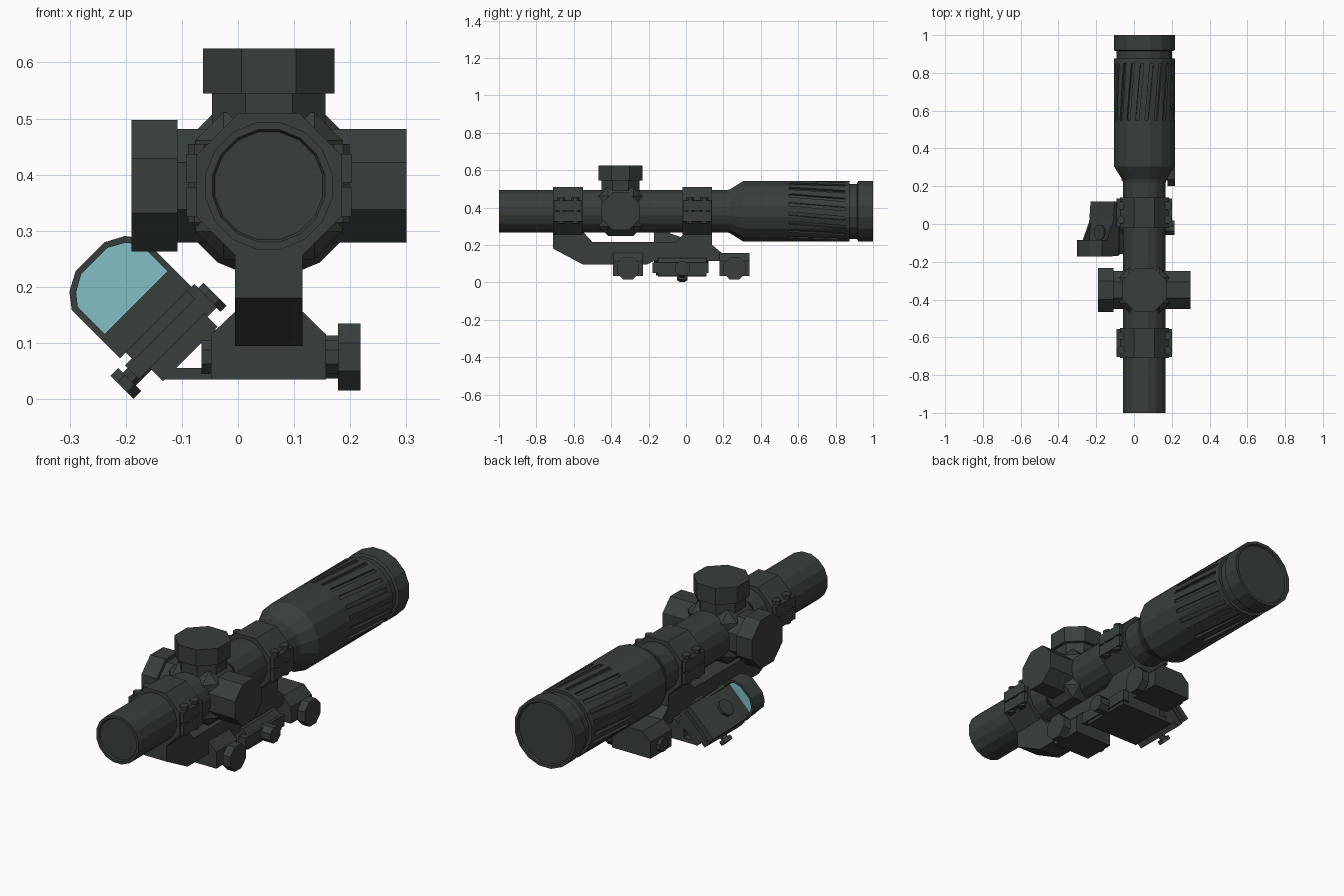
import bpy, bmesh, math
from mathutils import Matrix, Vector

if "Cube" in bpy.data.objects:
    bpy.data.objects.remove(bpy.data.objects["Cube"])

CX, CZ, TY = 0.055, 0.38, -0.35   # scope axis and turret station


def material(name, rgb):
    m = bpy.data.materials.new(name)
    m.diffuse_color = (*rgb, 1)
    m.use_nodes = True
    m.node_tree.nodes["Principled BSDF"].inputs["Base Color"].default_value = m.diffuse_color
    return m


BODY = material("dark_gunmetal", (0.0395, 0.049, 0.0475))
GLASS = material("cyan_glass", (0.22, 0.52, 0.56))
TILT = Matrix.Rotation(math.radians(-45), 4, 'Y')   # frame of the offset sight


def finish(name, bm, mat=BODY, frame=None):
    bmesh.ops.recalc_face_normals(bm, faces=bm.faces[:])
    me = bpy.data.meshes.new(name)
    bm.to_mesh(me)
    bm.free()
    me.materials.append(mat)
    ob = bpy.data.objects.new(name, me)
    bpy.context.collection.objects.link(ob)
    if frame:
        ob.matrix_world = frame
    return ob


def prism(name, pts, axis, a, b, mat=BODY, frame=None):
    """Extrude a profile along an axis; profile is (y,z), (x,z) or (x,y)."""
    def put(p, t):
        return {'x': (t, p[0], p[1]), 'y': (p[0], t, p[1]), 'z': (p[0], p[1], t)}[axis]
    bm = bmesh.new()
    lo = [bm.verts.new(put(p, a)) for p in pts]
    hi = [bm.verts.new(put(p, b)) for p in pts]
    bm.faces.new(lo)
    bm.faces.new(hi)
    n = len(pts)
    for i in range(n):
        j = (i + 1) % n
        bm.faces.new((lo[i], lo[j], hi[j], hi[i]))
    return finish(name, bm, mat, frame)


def rect(x0, x1, y0, y1):
    return [(x0, y0), (x1, y0), (x1, y1), (x0, y1)]


def ngon(cx, cy, apothem, n=8):
    r = apothem / math.cos(math.pi / n)
    return [(cx + r * math.cos((i + .5) * math.tau / n),
             cy + r * math.sin((i + .5) * math.tau / n)) for i in range(n)]


def lathe(name, profile, n=16):
    """Turn (y, apothem) points about the scope axis, capping both ends."""
    bm = bmesh.new()
    rings = [[bm.verts.new((x, y, z)) for x, z in ngon(CX, CZ, r, n)] for y, r in profile]
    bm.faces.new(rings[0])
    bm.faces.new(rings[-1])
    for p, q in zip(rings, rings[1:]):
        for i in range(n):
            j = (i + 1) % n
            bm.faces.new((p[i], p[j], q[j], q[i]))
    return finish(name, bm)


# Scope tube, tapered eyepiece and end ring
lathe("main_tube", [(-.992, .096), (-1, .1), (-1, .113), (.24, .113)])
eyepiece = lathe("eyepiece", [(.22, .113), (.235, .117), (.305, .161), (.875, .161)])
lathe("eyepiece_groove", [(.86, .147), (.93, .147)])
lathe("eyepiece_end_ring", [(.915, .15), (.92, .161), (1, .161), (1, .147), (.99, .143)])

# Slanted grip flutes cut into the eyepiece
bm = bmesh.new()
for i in range(20):
    m = (Matrix.Translation((CX, .70, CZ)) @ Matrix.Rotation(math.tau * (i + .5) / 20, 4, 'Y')
         @ Matrix.Translation((0, 0, .165)) @ Matrix.Rotation(math.radians(-5), 4, 'Z')
         @ Matrix.Diagonal((.018, .30, .03, 1)))
    bmesh.ops.create_cube(bm, size=1, matrix=m)
cutter = finish("flute_cutter", bm)
cutter.hide_render = True
cutter.display_type = 'WIRE'
cut = eyepiece.modifiers.new("flutes", 'BOOLEAN')
cut.object = cutter
cut.operation = 'DIFFERENCE'
cut.solver = 'EXACT'

# Turret housing with chamfered edges
bm = bmesh.new()
bmesh.ops.create_cube(bm, size=1, matrix=Matrix.Translation((CX, TY, CZ))
                      @ Matrix.Diagonal((.262, .236, .262, 1)))
bmesh.ops.bevel(bm, geom=bm.edges[:], offset=.05, segments=1, affect='EDGES')
finish("turret_housing", bm)

# Octagonal turrets
prism("top_turret_neck", ngon(CX, TY, .101), 'z', .45, .55)
prism("top_turret_cap", ngon(CX, TY, .117), 'z', .545, .625)
prism("right_turret", ngon(TY, CZ, .101), 'x', .12, .30)
prism("left_turret_neck", ngon(TY, CZ, .101), 'x', -.12, 0)
prism("left_turret_cap", ngon(TY, CZ, .117), 'x', -.19, -.108)

# Two clamp rings with side flanges and bolts
for tag, y0 in (("front", -.71), ("rear", -.02)):
    y1 = y0 + .16
    prism(tag + "_ring", ngon(CX, CZ, .13), 'y', y0, y1)
    for s in (-1, 1):
        xs = sorted((CX + s * .10, CX + s * .147))
        prism(tag + "_ring_upper_flange", rect(*xs, .385, .437), 'y', y0 + .005, y1 - .005)
        prism(tag + "_ring_lower_flange", rect(*xs, .325, .378), 'y', y0 + .005, y1 - .005)
        for yb in (y0 + .042, y1 - .042):
            prism(tag + "_ring_bolt", ngon(CX + s * .124, yb, .02), 'z', .315, .455)

# Cantilever arm joining both rings to the base
prism("mount_arm", [(-.71, .28), (-.71, .18), (-.55, .095), (-.21, .095), (-.17, .115),
                    (.2, .115), (.2, .15), (.14, .20), (.14, .28), (-.02, .28),
                    (-.02, .25), (-.06, .215), (-.50, .215), (-.55, .27)], 'x', -.005, .115)

# Base feet with clamp knobs
foot = [(-.048, .035), (.157, .035), (.157, .115), (.115, .156), (-.005, .156), (-.048, .115)]
for tag, y in (("front", -.31), ("rear", .26)):
    prism(tag + "_foot", foot, 'y', y - .08, y + .08)
    prism(tag + "_clamp_shaft", ngon(y, .075, .03), 'x', -.065, .19)
    prism(tag + "_clamp_knob", ngon(y, .075, .06), 'x', .178, .218)

# Centre clamp carrying the offset sight
prism("centre_clamp", [(-.048, .035), (.157, .035), (.157, .10), (.13, .13),
                       (-.02, .13), (-.048, .105)], 'y', -.15, .11)
prism("centre_clamp_jaw", rect(.13, .165, .05, .105), 'y', -.18, .12)
prism("centre_clamp_fixed_jaw", rect(-.065, -.04, .045, .125), 'y', -.15, .11)
prism("centre_clamp_knob", ngon(-.02, .075, .038), 'x', .15, .215)
prism("offset_floor", rect(-.135, .1, .035, .055), 'y', -.15, .11)

# Offset bridge, rail jaws and cross screw, in the tilted frame
prism("offset_bridge", rect(-.072, .065, .117, .185), 'y', -.15, .11, frame=TILT)
prism("offset_rail", rect(-.10, .085, .15, .185), 'y', -.16, .11, frame=TILT)
prism("offset_right_jaw", rect(.065, .09, .142, .20), 'y', -.16, .11, frame=TILT)
prism("cross_screw", ngon(-.02, .162, .016), 'x', -.12, .10, frame=TILT)
for a, b in ((-.131, -.112), (.088, .103)):
    prism("cross_screw_head", ngon(-.02, .161, .029), 'x', a, b, frame=TILT)

# Reflex sight body, sloped cheeks and button
prism("sight_base_plate", rect(-.083, .072, .18, .205), 'y', -.165, .115, frame=TILT)
prism("sight_body", [(-.17, .2), (.12, .2), (.12, .228), (.02, .238), (-.09, .25), (-.17, .25)],
      'x', -.097, .083, frame=TILT)
for a, b in ((-.097, -.085), (.071, .083)):
    prism("sight_cheek", [(-.1, .22), (.02, .23), (.01, .24), (-.08, .285), (-.1, .285)],
          'x', a, b, frame=TILT)
prism("sight_button", ngon(-.007, -.045, .038), 'z', .23, .255, frame=TILT)

# Arched hood around the glass
half = [(.09, .245), (.09, .322), (.07, .348), (.036, .366)]
inner = [(.079, .245), (.079, .318), (.062, .339), (.033, .355)]


def arch(pts):
    return [(u - .007, v) for u, v in pts] + [(-u - .007, v) for u, v in reversed(pts)]


prism("sight_hood", arch(half) + arch(inner)[::-1], 'y', -.172, -.085, frame=TILT)
prism("sight_glass", arch(inner), 'y', -.16, -.152, GLASS, TILT)
